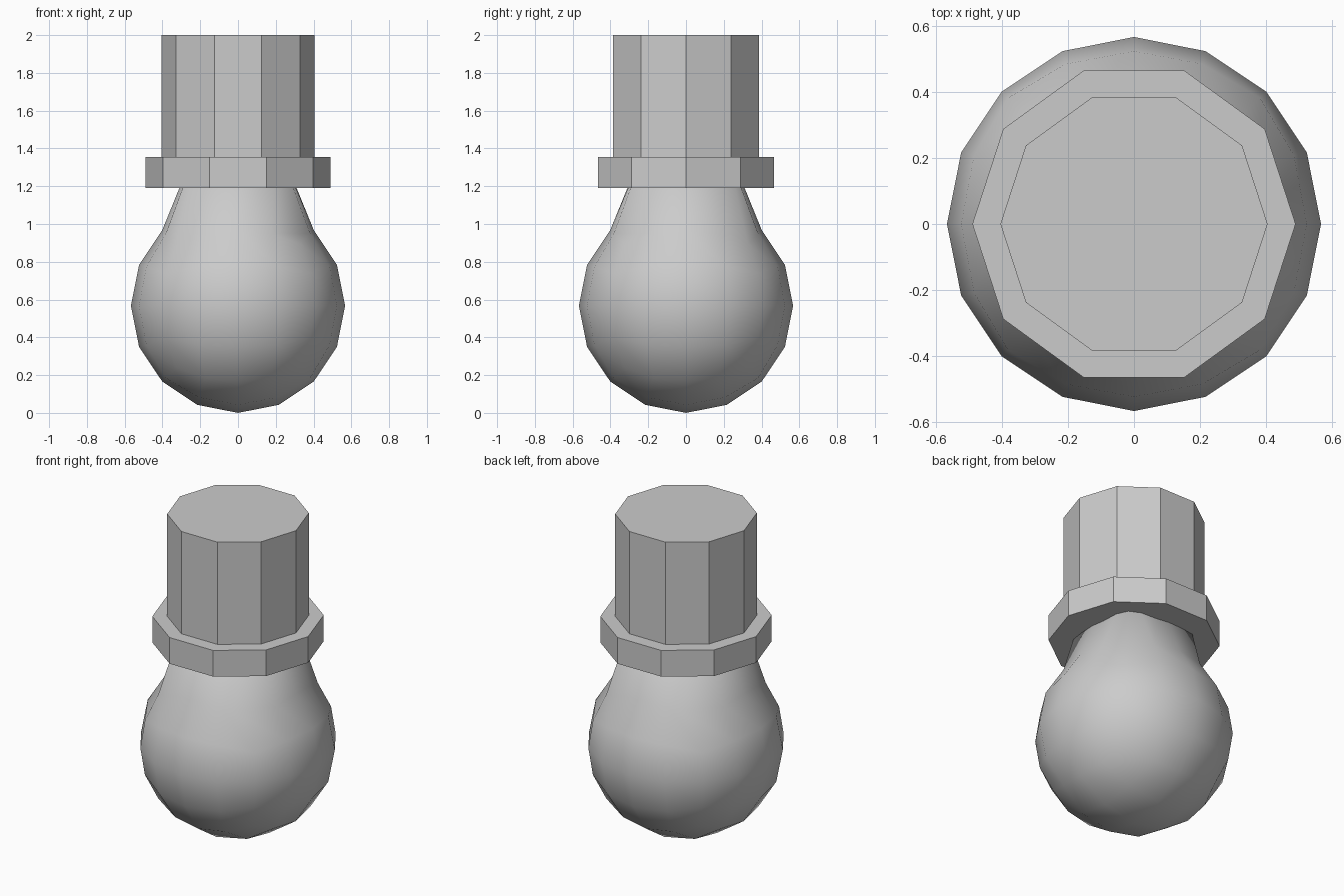
import bpy, bmesh, math
from mathutils import Vector

if "Cube" in bpy.data.objects:
    bpy.data.objects.remove(bpy.data.objects["Cube"])

R = 0.567        # bulb radius
NECK_TOP = 1.42  # hidden inside the base


def add_object(name, bm, smooth=False):
    mesh = bpy.data.meshes.new(name)
    bmesh.ops.recalc_face_normals(bm, faces=bm.faces[:])
    for f in bm.faces:
        f.smooth = smooth
    bm.to_mesh(mesh)
    bm.free()
    obj = bpy.data.objects.new(name, mesh)
    bpy.context.collection.objects.link(obj)
    return obj


def decagon_prism(name, radius, z0, z1):
    bm = bmesh.new()
    ring = [bm.verts.new((radius * math.cos(i * math.tau / 10),
                          radius * math.sin(i * math.tau / 10), z0)) for i in range(10)]
    base = bm.faces.new(ring)
    top = bmesh.ops.extrude_face_region(bm, geom=[base], use_keep_orig=True)
    verts = [g for g in top["geom"] if isinstance(g, bmesh.types.BMVert)]
    bmesh.ops.translate(bm, verts=verts, vec=(0, 0, z1 - z0))
    return add_object(name, bm)


# Glass bulb: cube subdivided into a sphere, its top patch pulled up as the neck
bm = bmesh.new()
bmesh.ops.create_cube(bm, size=2)
for _ in range(2):
    bmesh.ops.subdivide_edges(bm, edges=bm.edges[:], cuts=1, use_grid_fill=True)
    for v in bm.verts:
        v.co = v.co.normalized() * R
for v in bm.verts:
    neck = v.co.z > 0 and max(abs(v.co.x), abs(v.co.y)) < 0.25 * R / 0.567
    v.co.z = NECK_TOP if neck else v.co.z + R
add_object("glass_bulb", bm, smooth=True)

# Collar and screw base
decagon_prism("collar", 0.49, 1.19, 1.355)
decagon_prism("base_cap", 0.405, 1.355, 2.0)
